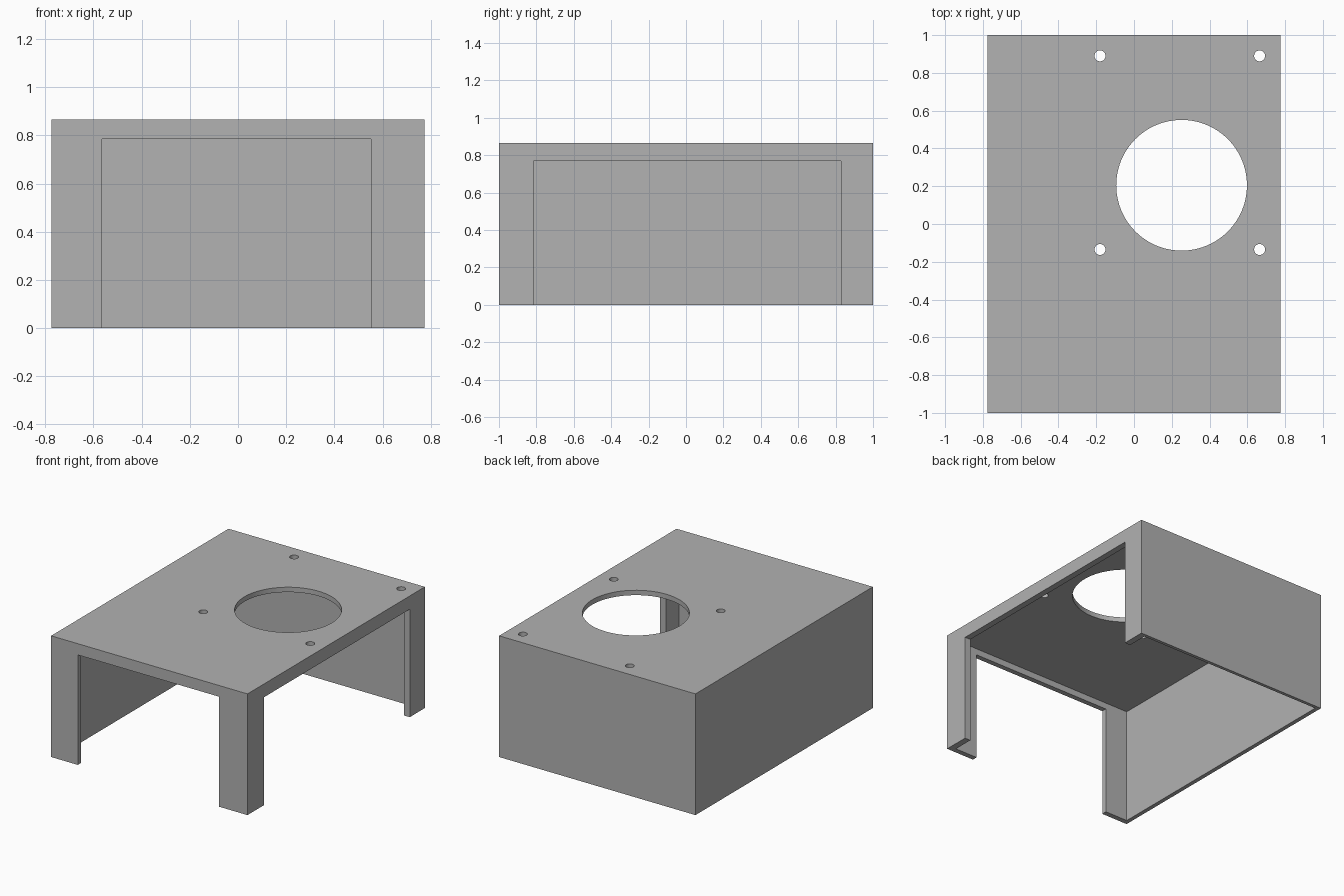
import bpy
import math

if "Cube" in bpy.data.objects:
    bpy.data.objects.remove(bpy.data.objects["Cube"], do_unlink=True)

HX, HY, H = 0.775, 1.0, 0.865            # half width, half depth, height
ROOF, LEFT, RIGHT, FRONT, BACK = 0.035, 0.03, 0.045, 0.037, 0.023   # thicknesses

grey = bpy.data.materials.new("plain grey")
colour = (0.445, 0.445, 0.445, 1)
grey.diffuse_color = colour
grey.use_nodes = True
grey.node_tree.nodes["Principled BSDF"].inputs["Base Color"].default_value = colour


def box(name, low, high):
    """Box spanning two opposite corners."""
    centre = [(a + b) / 2 for a, b in zip(low, high)]
    bpy.ops.mesh.primitive_cube_add(size=1, location=centre)
    ob = bpy.context.object
    ob.name = name
    ob.scale = [b - a for a, b in zip(low, high)]
    bpy.ops.object.transform_apply(location=True, rotation=False, scale=True)
    return ob


def drill(name, x, y, radius, sides):
    """Vertical cylinder through the roof."""
    bpy.ops.mesh.primitive_cylinder_add(vertices=sides, radius=radius, depth=0.2,
                                        location=(x, y, H))
    bpy.context.object.name = name
    return bpy.context.object


# Solid enclosure block
cover = box("enclosure_cover", (-HX, -HY, 0), (HX, HY, H))
cover.data.materials.append(grey)

# Hollow inside, the two wall openings, the fan hole and its screw holes
cutters = [
    box("cavity", (-HX + LEFT, -HY + FRONT, -0.2), (HX - RIGHT, HY - BACK, H - ROOF)),
    box("front_opening", (-0.565, -1.2, -0.3), (0.552, -0.8, 0.785)),
    box("side_opening", (0.6, -0.815, -0.4), (1.0, 0.83, 0.77)),
    drill("fan_hole", 0.252, 0.205, 0.346, 96),
]
for x in (-0.18, 0.665):
    for y in (-0.135, 0.89):
        cutters.append(drill("screw_hole", x, y, 0.029, 32))

bpy.ops.object.select_all(action="DESELECT")
cover.select_set(True)
bpy.context.view_layer.objects.active = cover
for cutter in cutters:
    cutter.hide_render = True
    mod = cover.modifiers.new(cutter.name, "BOOLEAN")
    mod.operation = "DIFFERENCE"
    mod.solver = "EXACT"
    mod.object = cutter
    bpy.ops.object.modifier_apply(modifier=mod.name)
    bpy.data.objects.remove(cutter, do_unlink=True)

bpy.ops.object.shade_smooth_by_angle(angle=math.radians(30))
